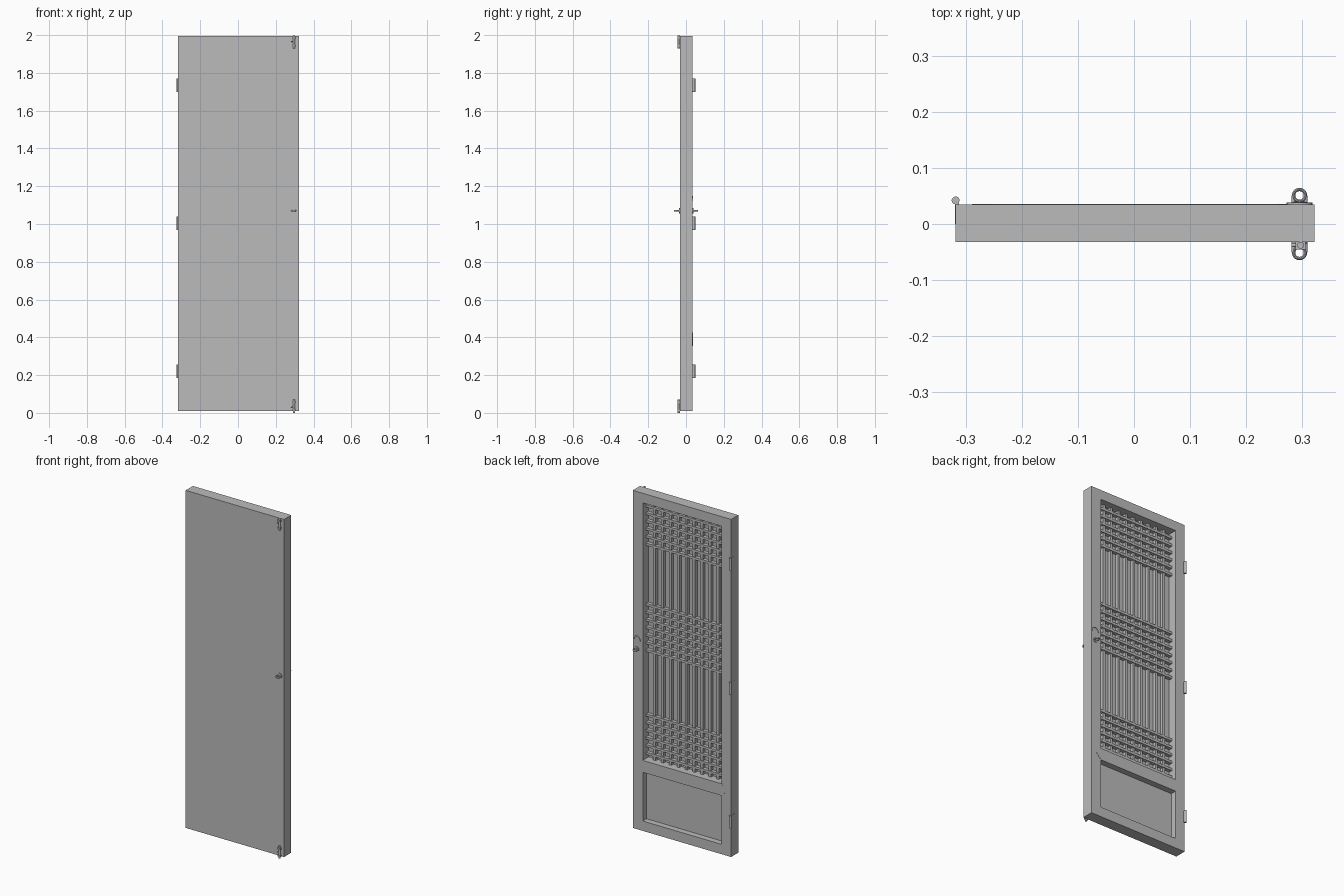
import bpy, math
from mathutils import Vector

if "Cube" in bpy.data.objects:
    bpy.data.objects.remove(bpy.data.objects["Cube"])

grey = bpy.data.materials.new("light_grey")
grey.use_nodes = True
grey.diffuse_color = (0.5, 0.5, 0.5, 1)
grey.node_tree.nodes["Principled BSDF"].inputs["Base Color"].default_value = (0.5, 0.5, 0.5, 1)


def mesh(name, verts, faces):
    me = bpy.data.meshes.new(name)
    me.from_pydata(verts, [], faces)
    me.materials.append(grey)
    ob = bpy.data.objects.new(name, me)
    bpy.context.collection.objects.link(ob)
    return ob


def prism(name, outline, y0, y1):
    """Extrude an x-z outline (anticlockwise from the front) along y."""
    n = len(outline)
    verts = [(x, y, z) for y in (y0, y1) for x, z in outline]
    faces = [tuple(range(n)), tuple(reversed(range(n, 2 * n)))]
    faces += [(i, i + n, (i + 1) % n + n, (i + 1) % n) for i in range(n)]
    return mesh(name, verts, faces)


def box(name, x, y, z):
    return prism(name, [(x[0], z[0]), (x[1], z[0]), (x[1], z[1]), (x[0], z[1])], *y)


def finish(ob, name):
    ob.name = name
    ob.data.materials.append(grey)
    bpy.ops.object.shade_smooth_by_angle()
    return ob


def rod(name, a, b, r):
    a, b = Vector(a), Vector(b)
    bpy.ops.mesh.primitive_cylinder_add(vertices=20, radius=r, depth=(b - a).length, location=(a + b) / 2)
    ob = bpy.context.object
    ob.rotation_euler = (b - a).to_track_quat('Z', 'Y').to_euler()
    return finish(ob, name)


FRONT, BACK = -0.032, 0.035
LEFT, RIGHT = 0.322, -0.318
IN_L, IN_R = 0.257, -0.257
BOTTOM, TOP = 0.01, 1.996
OPEN_TOP, RAIL_TOP, RAIL_BOT, OPEN_BOT = 1.94, 0.425, 0.355, 0.068
PANEL = -0.02

# Solid front sheet, frame and raised lower panel
box("front_panel", (RIGHT, LEFT), (FRONT, PANEL), (BOTTOM, TOP))
box("left_stile", (IN_L, LEFT), (PANEL, BACK), (BOTTOM, TOP))
box("right_stile", (RIGHT, IN_R), (PANEL, BACK), (BOTTOM, TOP))
box("top_rail", (IN_R, IN_L), (PANEL, BACK), (OPEN_TOP, TOP))
box("bottom_rail", (IN_R, IN_L), (PANEL, BACK), (BOTTOM, OPEN_BOT))
box("lower_panel", (IN_R, IN_L), (PANEL, 0.0), (OPEN_BOT, RAIL_BOT))

# Middle rail with pointed ends let into the stiles
mid = (RAIL_TOP + RAIL_BOT) / 2
prism("middle_rail", [(IN_R, RAIL_BOT), (IN_L, RAIL_BOT), (IN_L + 0.032, mid),
                      (IN_L, RAIL_TOP), (IN_R, RAIL_TOP), (IN_R - 0.032, mid)], PANEL, BACK + 0.001)

# Lattice: full-height uprights and three groups of crossbars
for i in range(1, 10):
    x = IN_R + (IN_L - IN_R) * i / 10
    box("lattice_upright", (x - 0.008, x + 0.008), (PANEL, 0.0), (RAIL_TOP, OPEN_TOP))
for top, count in ((1.91, 6), (1.33, 7), (0.68, 6)):
    for i in range(count):
        z = top - i * 0.045
        box("lattice_crossbar", (IN_R, IN_L), (PANEL + 0.004, 0.005), (z - 0.007, z + 0.007))

# Hinge knuckles and leaves
for z in (0.22, 1.005, 1.735):
    rod("hinge_knuckle", (RIGHT, 0.042, z - 0.036), (RIGHT, 0.042, z + 0.036), 0.007)
    box("hinge_leaf", (RIGHT - 0.001, RIGHT + 0.006), (0.0, 0.042), (z - 0.034, z + 0.034))

# Ring pulls on both faces
KX, KZ = 0.295, 1.07
for side, face in ((-1, FRONT), (1, BACK)):
    bpy.ops.mesh.primitive_torus_add(major_radius=0.0105, minor_radius=0.003, major_segments=28,
                                     minor_segments=10, location=(KX, side * 0.051, KZ))
    ring = finish(bpy.context.object, "ring_pull")
    ring.scale = (1, 1, 1.6)
    for dx in (-0.0105, 0.0105):
        rod("pull_arm", (KX + dx, face, KZ), (KX + dx, side * 0.051, KZ), 0.0035)
    rod("pull_rose", (KX, face, KZ), (KX, face + side * 0.004, KZ), 0.014)

# Thin arched guard above the rear pull
arc = [math.pi * i / 12 for i in range(13)]
outer = [(KX + 0.023 * math.cos(a), 1.122 + 0.026 * math.sin(a)) for a in arc]
inner = [(KX + 0.018 * math.cos(a), 1.122 + 0.021 * math.sin(a)) for a in reversed(arc)]
prism("arched_guard", outer + inner, BACK, BACK + 0.003)

# Sliding bolts at the top and bottom of the front
for end, way in ((1.999, -1), (0.0, 1)):
    y = FRONT - 0.006
    rod("bolt_bar", (KX + 0.002, y, end), (KX + 0.002, y, end + way * 0.07), 0.006)
    for d in (0.014, 0.056):
        z = end + way * d
        box("bolt_keeper", (KX - 0.007, KX + 0.011), (y - 0.007, FRONT), (z - 0.004, z + 0.004))
    rod("bolt_knob", (KX + 0.002, y, end + way * 0.032), (KX - 0.014, y, end + way * 0.032), 0.003)
